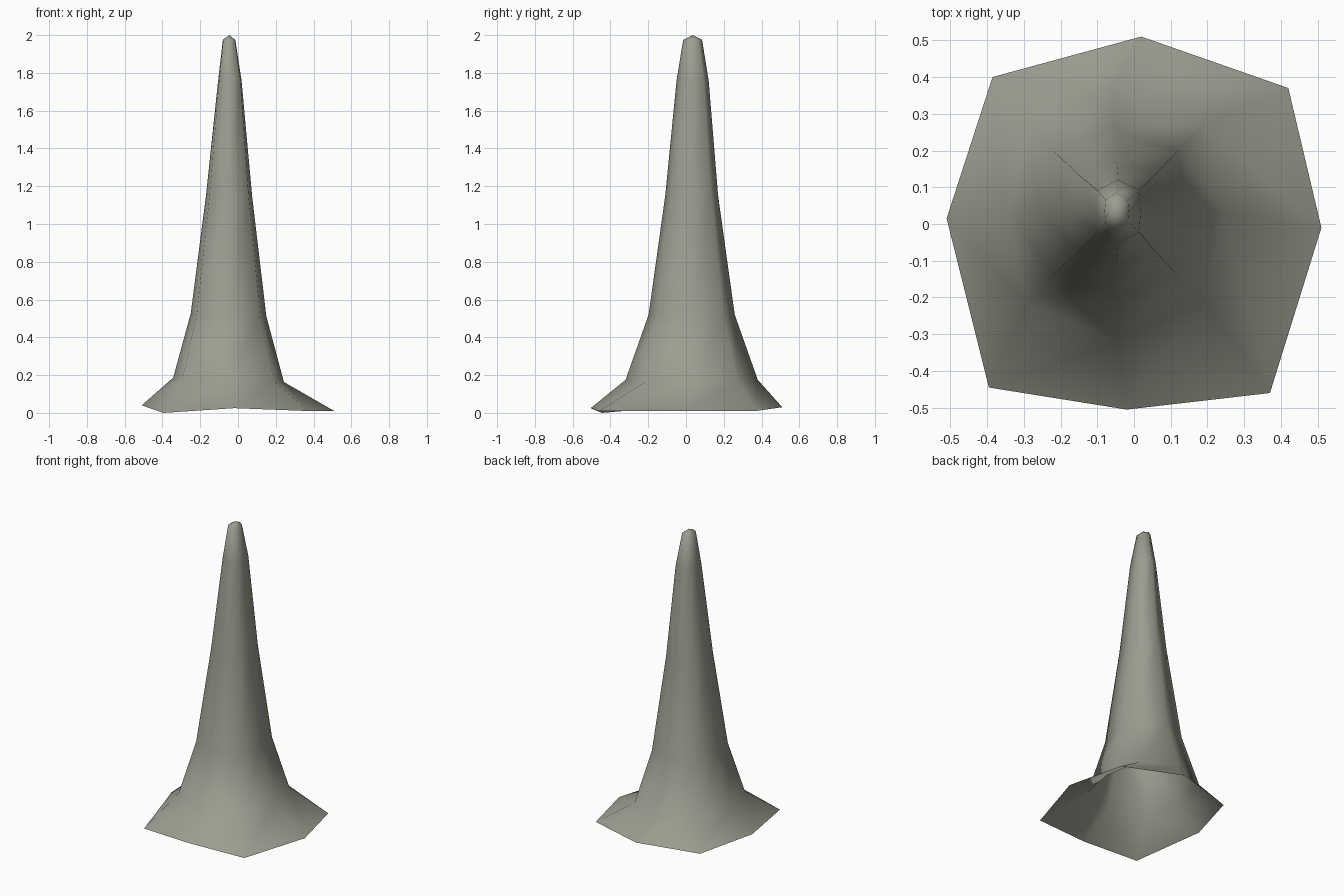
import bpy
import bmesh
from math import sqrt

cube = bpy.data.objects.get("Cube")
if cube:
    bpy.data.objects.remove(cube, do_unlink=True)

# Uneven ground outline, counter-clockwise from the left (+x) point
BASE = [(0.51, -0.01, 0.01), (0.42, 0.37, 0.01), (0.02, 0.51, 0.03), (-0.385, 0.40, 0.02),
        (-0.51, 0.015, 0.04), (-0.395, -0.445, 0), (-0.02, -0.505, 0.025), (0.37, -0.46, 0.01)]

# Spire rings: height, centre x, centre y, x radius, y radius, diagonal radius
RINGS = [(0.175, -0.05, 0.03, 0.293, 0.35, 0.345),
         (0.52, -0.05, 0.03, 0.20, 0.228, 0.237),
         (1.15, -0.047, 0.03, 0.122, 0.14, 0.146),
         (1.76, -0.043, 0.035, 0.062, 0.085, 0.08),
         (1.975, -0.047, 0.035, 0.033, 0.05, 0.043)]
TIP = (-0.045, 0.035, 2)


def ring_points(z, cx, cy, rx, ry, diagonal):
    """Eight points around a slightly tilted ring."""
    d = diagonal / sqrt(2)
    offsets = [(rx, 0), (d, d), (0, ry), (-d, d), (-rx, 0), (-d, -d), (0, -ry), (d, -d)]
    return [(cx + x, cy + y, z - 0.04 * x) for x, y in offsets]


# Rock material
rock = bpy.data.materials.new("grey_green_rock")
rock.use_nodes = True
colour = (0.33, 0.34, 0.28, 1)
rock.diffuse_color = colour
shader = next(n for n in rock.node_tree.nodes if n.type == "BSDF_PRINCIPLED")
shader.inputs["Base Color"].default_value = colour
shader.inputs["Roughness"].default_value = 0.9

# Hollow spire: flared skirt, tapering column and blunt tip, open underneath
bm = bmesh.new()
loops = [[bm.verts.new(p) for p in points]
         for points in [BASE] + [ring_points(*r) for r in RINGS]]
for low, high in zip(loops, loops[1:]):
    for i in range(8):
        j = (i + 1) % 8
        bm.faces.new((low[i], low[j], high[j], high[i]))
tip = bm.verts.new(TIP)
for i in range(8):
    bm.faces.new((loops[-1][i], loops[-1][(i + 1) % 8], tip))
for face in bm.faces:
    face.smooth = True

mesh = bpy.data.meshes.new("rock_spire")
bm.to_mesh(mesh)
bm.free()
mesh.materials.append(rock)
spire = bpy.data.objects.new("rock_spire", mesh)
bpy.context.collection.objects.link(spire)
